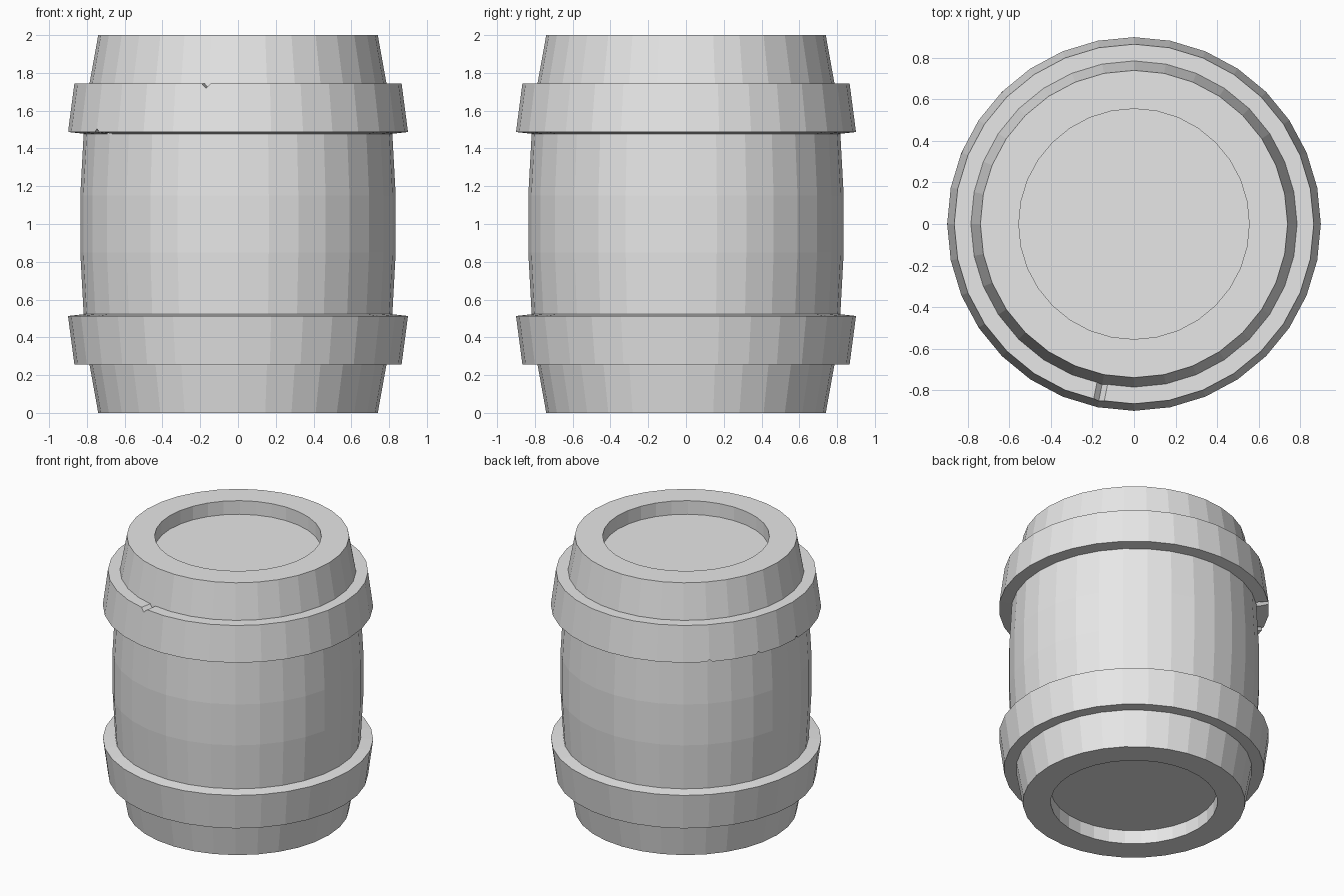
import bpy, bmesh, math
from mathutils import Matrix

if "Cube" in bpy.data.objects:
    bpy.data.objects.remove(bpy.data.objects["Cube"])

SIDES = 32

grey = bpy.data.materials.new("plain_grey")
grey.diffuse_color = (0.8, 0.8, 0.8, 1)
grey.use_nodes = True
grey.node_tree.nodes["Principled BSDF"].inputs["Base Color"].default_value = grey.diffuse_color


def lathe(name, profile, closed):
    """Spin an (r, z) profile; closed profiles make rings, open ones get flat caps."""
    bm = bmesh.new()
    rings = []
    for r, z in profile:
        rings.append([bm.verts.new((r * math.cos(2 * math.pi * i / SIDES),
                                    r * math.sin(2 * math.pi * i / SIDES), z))
                      for i in range(SIDES)])
    pairs = list(zip(rings, rings[1:]))
    if closed:
        pairs.append((rings[-1], rings[0]))
    for a, b in pairs:
        for i in range(SIDES):
            j = (i + 1) % SIDES
            bm.faces.new((a[i], a[j], b[j], b[i]))
    if not closed:
        bm.faces.new(rings[0])
        bm.faces.new(rings[-1])
    bmesh.ops.recalc_face_normals(bm, faces=bm.faces)
    return finish(name, bm)


def finish(name, bm):
    mesh = bpy.data.meshes.new(name)
    bm.to_mesh(mesh)
    bm.free()
    mesh.materials.append(grey)
    ob = bpy.data.objects.new(name, mesh)
    bpy.context.collection.objects.link(ob)
    return ob


# Bulging body with a recessed lid at both ends
half = [(0.555, 0.10), (0.555, 0.0), (0.74, 0.0), (0.785, 0.25), (0.817, 0.52), (0.835, 0.85)]
lathe("barrel_body", half + [(r, 2 - z) for r, z in reversed(half)], False)

# Two tapered hoops, mirrored about the middle
hoop = [(0.778, 0.255), (0.866, 0.255), (0.90, 0.513), (0.812, 0.523)]
lathe("lower_hoop", hoop, True)
upper = lathe("upper_hoop", [(r, 2 - z) for r, z in hoop], True)

# Small V-shaped nicks in the edges of the upper hoop: (angle, height)
nicks = [(258.75, 1.745), (135, 1.48), (157.5, 1.48), (180, 1.48), (213.75, 1.48)]
bm = bmesh.new()
for angle, z in nicks:
    place = (Matrix.Rotation(math.radians(angle), 4, 'Z')
             @ Matrix.Translation((0.86, 0, z))
             @ Matrix.Rotation(math.pi / 2, 4, 'Y'))
    bmesh.ops.create_cone(bm, cap_ends=True, segments=4, radius1=0.026, radius2=0.026,
                          depth=0.24, matrix=place)
cutter = finish("nick_cutter", bm)
cutter.hide_render = True
cutter.hide_set(True)
cut = upper.modifiers.new("nicks", 'BOOLEAN')
cut.operation = 'DIFFERENCE'
cut.solver = 'EXACT'
cut.object = cutter
